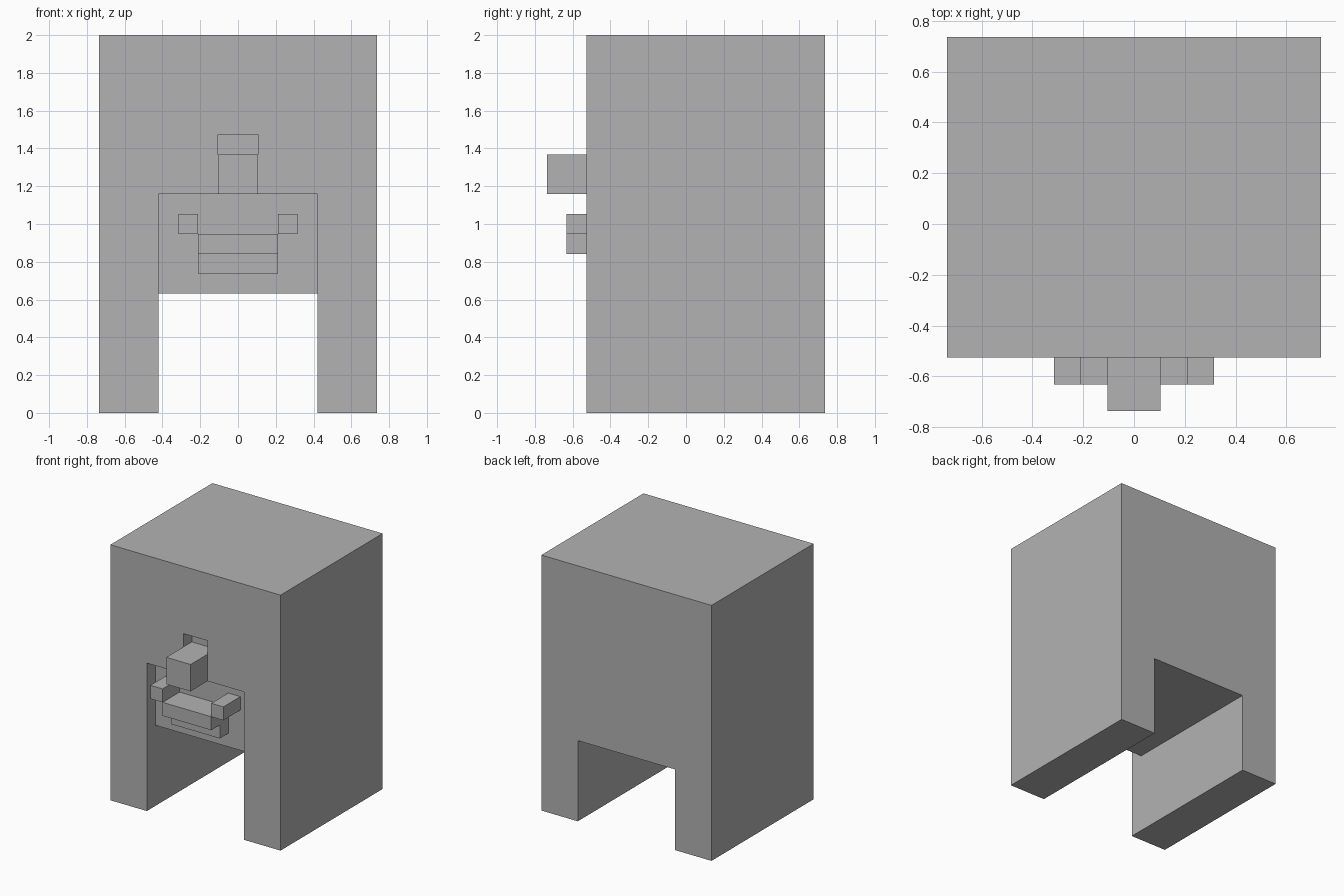
import bpy
import bmesh
from mathutils import Matrix, Vector

cube = bpy.data.objects.get("Cube")
if cube:
    bpy.data.objects.remove(cube, do_unlink=True)

U = 2 / 19  # one block unit

grey = bpy.data.materials.new("stone_grey")
grey.use_nodes = True
colour = (0.448, 0.448, 0.448, 1)
grey.diffuse_color = colour
grey.node_tree.nodes["Principled BSDF"].inputs["Base Color"].default_value = colour


def box(name, x, y, z):
    """Box from (min, max) ranges given in block units."""
    low, high = (Vector(c) * U for c in zip(x, y, z))
    mesh = bpy.data.meshes.new(name)
    bm = bmesh.new()
    place = Matrix.Translation((low + high) / 2) @ Matrix.Diagonal((*(high - low), 1))
    bmesh.ops.create_cube(bm, size=1, matrix=place)
    bm.to_mesh(mesh)
    bm.free()
    mesh.materials.append(grey)
    obj = bpy.data.objects.new(name, mesh)
    bpy.context.collection.objects.link(obj)
    return obj


def cut(target, cutter):
    """Carve the cutter out of the target, then discard it."""
    cutter.hide_render = True
    mod = target.modifiers.new("cut", "BOOLEAN")
    mod.operation = "DIFFERENCE"
    mod.solver = "EXACT"
    mod.object = cutter
    bpy.context.view_layer.objects.active = target
    bpy.ops.object.modifier_apply(modifier=mod.name)
    bpy.data.objects.remove(cutter, do_unlink=True)


# Main block with a passage between the legs, a face recess and a brow notch
body = box("body", (-7, 7), (-5, 7), (0, 19))
cut(body, box("passage_cutter", (-4, 4), (-8, 9), (-1, 6)))
cut(body, box("recess_cutter", (-4, 4), (-8, -4), (-1, 11)))
cut(body, box("notch_cutter", (-1, 1), (-8, -4), (13, 14)))

# Face parts
box("nose", (-1, 1), (-7, -5), (11, 13))
box("upper_lip", (-2, 2), (-6, -4), (8, 9))
box("lower_lip", (-2, 2), (-5, -4), (7, 8))
box("left_cheek", (2, 3), (-6, -4), (9, 10))
box("right_cheek", (-3, -2), (-6, -4), (9, 10))
